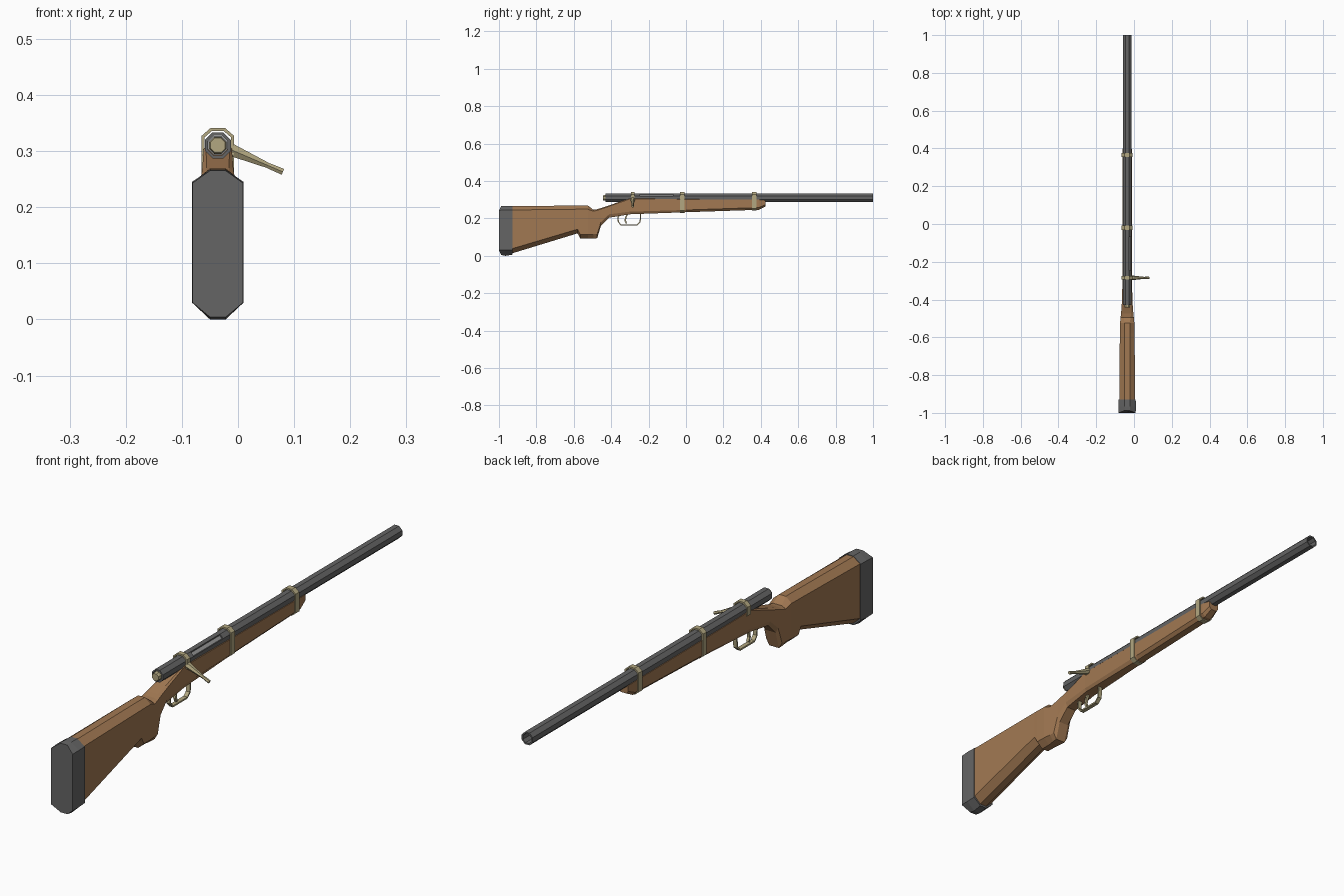
import bpy, bmesh
from math import cos, sin, pi, radians
from mathutils import Vector

if "Cube" in bpy.data.objects:
    bpy.data.objects.remove(bpy.data.objects["Cube"])

CX, BZ = -0.036, 0.31   # centre plane of the rifle, height of the barrel axis


def material(name, rgb):
    m = bpy.data.materials.new(name)
    m.diffuse_color = (*rgb, 1)
    m.use_nodes = True
    m.node_tree.nodes["Principled BSDF"].inputs["Base Color"].default_value = m.diffuse_color
    return m


WOOD = material("wood", (0.36, 0.19, 0.085))
BRASS = material("brass", (0.45, 0.39, 0.22))
STEEL = material("steel", (0.13, 0.13, 0.13))
BRIGHT = material("bright_steel", (0.32, 0.32, 0.32))


def loft(name, rings, mat, caps=True, wall=0, skip=()):
    """Skin matching rings of points; skip = (segment, side) faces left open."""
    bm = bmesh.new()
    vs = [[bm.verts.new(p) for p in r] for r in rings]
    n = len(vs[0])
    for i in range(len(vs) - 1):
        for j in range(n):
            if (i, j) not in skip:
                k = (j + 1) % n
                bm.faces.new((vs[i][j], vs[i][k], vs[i + 1][k], vs[i + 1][j]))
    if caps:
        bm.faces.new(vs[0])
        bm.faces.new(vs[-1])
    bmesh.ops.recalc_face_normals(bm, faces=bm.faces)
    me = bpy.data.meshes.new(name)
    bm.to_mesh(me)
    bm.free()
    ob = bpy.data.objects.new(name, me)
    bpy.context.collection.objects.link(ob)
    me.materials.append(mat)
    if wall:
        s = ob.modifiers.new("wall", 'SOLIDIFY')
        s.thickness, s.offset = wall, -1
    return ob


def section(y, bot, top, hw, flat, cb, ct, tip=0):
    """Chamfered eight-sided cross-section; tip shifts the narrow ends along y."""
    half = [(flat, top, tip), (hw, top - ct, 0), (hw, bot + cb, 0), (flat, bot, tip)]
    right = [(CX + x, y + t, z) for x, z, t in half]
    left = [(CX - x, y + t, z) for x, z, t in reversed(half)]
    return right + left


def ring(y, r):
    """Flat-topped octagon of circumradius r around the barrel axis."""
    return [(CX + r * cos(pi / 8 + k * pi / 4), y, BZ + r * sin(pi / 8 + k * pi / 4))
            for k in range(8)]


# Wooden stock: y, bottom, top, half width, flat half width, chamfers
loft("stock", [section(*s) for s in (
    (-0.93, 0.013, 0.265, 0.042, 0.014, 0.025, 0.020),
    (-0.58, 0.120, 0.269, 0.039, 0.014, 0.022, 0.020),
    (-0.565, 0.093, 0.269, 0.039, 0.014, 0.022, 0.020),
    (-0.525, 0.093, 0.269, 0.038, 0.014, 0.022, 0.020),
    (-0.495, 0.093, 0.246, 0.035, 0.018, 0.022, 0.008),
    (-0.475, 0.094, 0.249, 0.033, 0.020, 0.022, 0.006),
    (-0.455, 0.160, 0.255, 0.031, 0.020, 0.020, 0.005),
    (-0.41, 0.204, 0.270, 0.028, 0.020, 0.018, 0.005),
    (-0.30, 0.222, 0.308, 0.025, 0.021, 0.014, 0.004),
    (0.0, 0.233, 0.306, 0.025, 0.014, 0.012, 0.004),
    (0.39, 0.246, 0.304, 0.025, 0.014, 0.012, 0.004),
    (0.425, 0.264, 0.300, 0.020, 0.012, 0.010, 0.004))], WOOD)

# Butt pad
loft("butt_pad", [
    section(-1.0, 0.004, 0.265, 0.045, 0.014, 0.026, 0.022, 0.012),
    section(-0.965, 0.0, 0.267, 0.046, 0.014, 0.030, 0.022),
    section(-0.928, 0.006, 0.267, 0.045, 0.014, 0.026, 0.022)], STEEL)

# Barrel tube with an open ejection port, and the bolt inside it
loft("barrel", [ring(y, r) for y, r in
                ((-0.43, 0.025), (-0.245, 0.025), (-0.07, 0.025), (1.0, 0.025))],
     STEEL, caps=False, wall=0.006, skip={(1, 0)})
loft("bolt", [ring(-0.425, 0.0185), ring(-0.05, 0.0185)], BRIGHT)
loft("bolt_cap", [ring(-0.443, 0.014), ring(-0.436, 0.0165), ring(-0.42, 0.0165)], BRASS)

# Brass bands
for name, y, bot, w in (("bolt_band", -0.285, 0.281, 0.010),
                        ("middle_band", -0.02, 0.230, 0.011),
                        ("front_band", 0.365, 0.241, 0.011)):
    loft(name, [section(y + d, bot, 0.341, 0.029, 0.013, 0.013, 0.014) for d in (-w, w)],
         BRASS, caps=False, wall=0.006)

# Bolt handle: tapered arm with a flared end
a, b = Vector((CX + 0.022, -0.285, 0.303)), Vector((0.080, -0.285, 0.263))
axis = (b - a).normalized()
side, up = Vector((0, 1, 0)), axis.cross(Vector((0, 1, 0)))
loft("bolt_handle", [[a.lerp(b, t) + r * (cos(k * pi / 3) * side + sin(k * pi / 3) * up)
                      for k in range(6)]
                     for t, r in ((0, 0.013), (0.72, 0.0055), (0.8, 0.006), (1, 0.0065))],
     BRASS)


def strap(name, path, hw, th):
    """Flat strip of half width hw following a (y, z) path."""
    pts = [Vector(p) for p in path]
    rings = []
    for i, p in enumerate(pts):
        t = (pts[min(i + 1, len(pts) - 1)] - pts[max(i - 1, 0)]).normalized()
        n = Vector((-t.y, t.x)) * th
        rings.append([(CX + sx * hw, p.x + s * n.x, p.y + s * n.y)
                      for sx, s in ((1, 1), (1, -1), (-1, -1), (-1, 1))])
    return loft(name, rings, BRASS)


# Trigger guard and trigger
strap("trigger_guard", [(-0.355, 0.222), (-0.363, 0.205), (-0.362, 0.182), (-0.348, 0.165),
                        (-0.262, 0.165), (-0.246, 0.180), (-0.243, 0.205), (-0.243, 0.228)],
      0.008, 0.003)
strap("trigger", [(-0.312, 0.225), (-0.322, 0.205), (-0.325, 0.188), (-0.318, 0.172)],
      0.005, 0.004)
